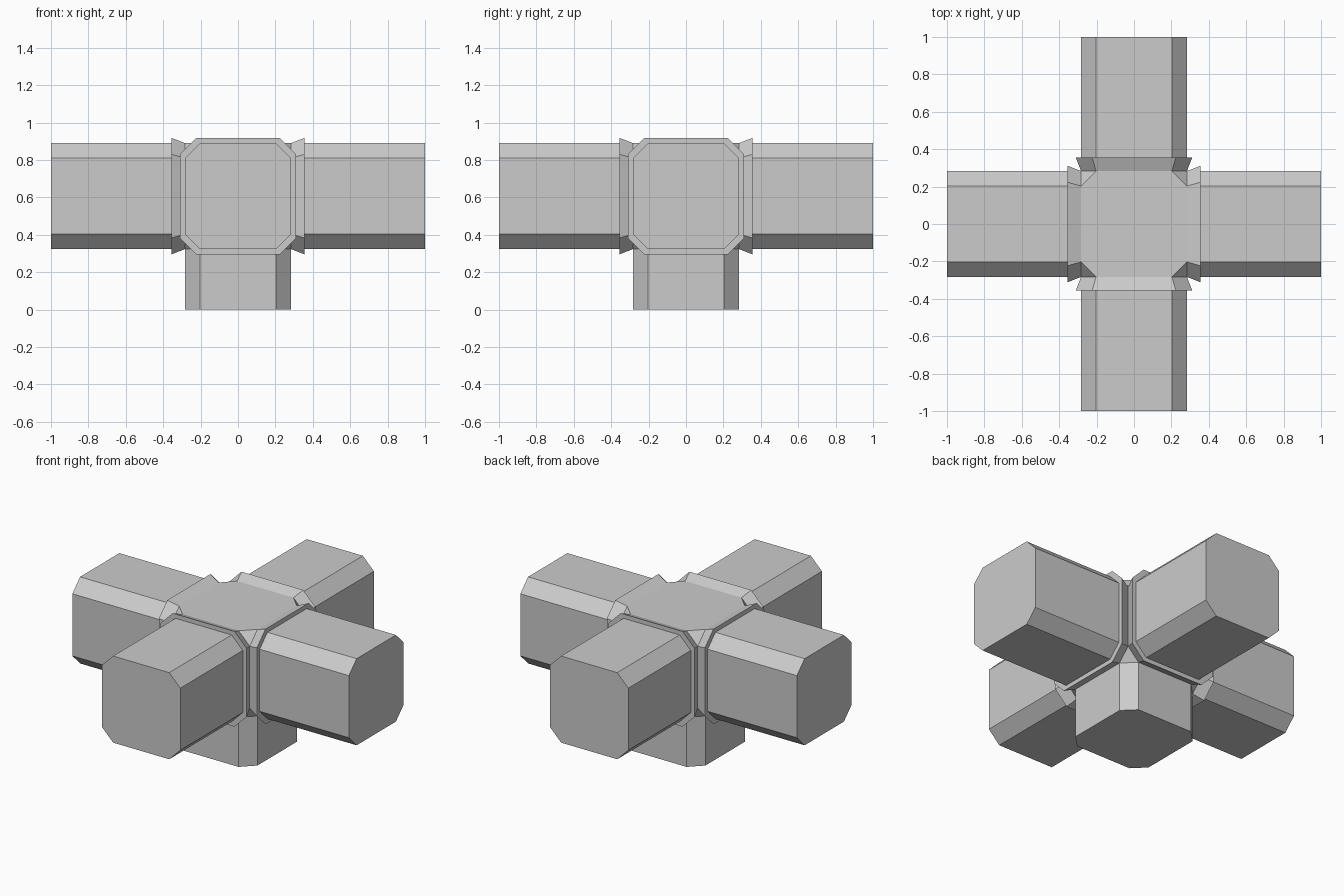
import bpy, bmesh
from math import pi
from mathutils import Matrix, Vector
from itertools import product

if "Cube" in bpy.data.objects:
    bpy.data.objects.remove(bpy.data.objects["Cube"])

CZ = 0.607            # height of the hub centre
H, K = 0.283, 0.203   # half width of the section, and half length of its flat sides


def octagon(scale, dist):
    a, b = H * scale, K * scale
    pts = [(a, -b), (a, b), (b, a), (-b, a), (-a, b), (-a, -b), (-b, -a), (b, -a)]
    return [Vector((x, y, dist)) for x, y in pts]


def finish(name, bm, matrix=Matrix()):
    bmesh.ops.transform(bm, matrix=Matrix.Translation((0, 0, CZ)) @ matrix, verts=bm.verts)
    mesh = bpy.data.meshes.new(name)
    bm.to_mesh(mesh)
    bm.free()
    obj = bpy.data.objects.new(name, mesh)
    bpy.context.collection.objects.link(obj)


def arm(name, sections, matrix):
    # loft octagons outward from the hub and cap the far end
    bm = bmesh.new()
    rings = [[bm.verts.new(p) for p in octagon(s, d)] for s, d in sections]
    for r0, r1 in zip(rings, rings[1:]):
        for i in range(8):
            j = (i + 1) % 8
            bm.faces.new((r0[i], r0[j], r1[j], r1[i]))
    bm.faces.new(rings[-1])
    finish(name, bm, matrix)


# hub: cut-corner cube, showing its top and eight corner facets
bm = bmesh.new()
bm.faces.new([bm.verts.new(p) for p in octagon(1, H)])
for sx, sy, sz in product((1, -1), repeat=3):
    tri = [(K * sx, H * sy, H * sz), (H * sx, K * sy, H * sz), (H * sx, H * sy, K * sz)]
    if sx * sy * sz > 0:
        tri[0], tri[1] = tri[1], tri[0]
    f = bm.faces.new([bm.verts.new(p) for p in tri])
    f.normal_update()
    if f.normal.dot(f.calc_center_median()) < 0:
        f.normal_flip()
bmesh.ops.remove_doubles(bm, verts=bm.verts, dist=1e-4)
finish("hub", bm)

# four side arms with flared collars
side = [(1, H), (1.1, 0.355), (1, 0.355), (1, 1.0)]
for i, name in enumerate(("right_arm", "back_arm", "left_arm", "front_arm")):
    arm(name, side, Matrix.Rotation(i * pi / 2, 4, 'Z') @ Matrix.Rotation(pi / 2, 4, 'Y'))

# plain arm standing on the ground
arm("bottom_arm", [(1, H), (1, CZ)], Matrix.Rotation(pi, 4, 'X'))
